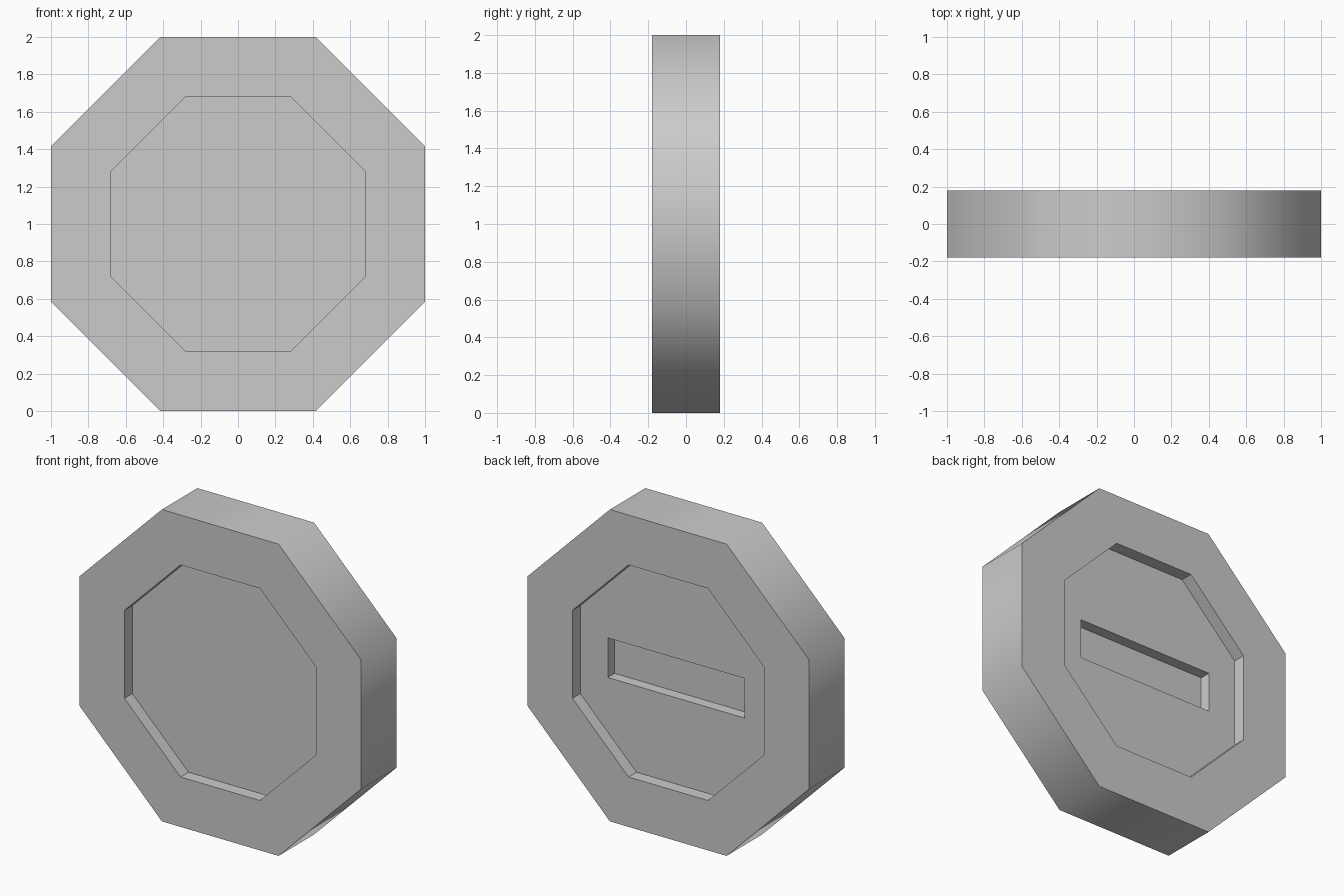
import bpy, bmesh

if "Cube" in bpy.data.objects:
    bpy.data.objects.remove(bpy.data.objects["Cube"])

HALF_DEPTH = 0.18
RECESS = 0.08
SLOT_DEPTH = 0.07
T = 0.41421356  # half side of an octagon with apothem 1


def octagon(r):
    a = r * T
    return [(a, r), (r, a), (r, -a), (a, -r), (-a, -r), (-r, -a), (-r, a), (-a, r)]


def slot(w, h, inner):
    # rectangle with two extra points per long side, matching the octagon's count
    return [(inner, h), (w, h), (w, -h), (inner, -h),
            (-inner, -h), (-w, -h), (-w, h), (-inner, h)]


outer, inner = octagon(1.0), octagon(0.68)
coin_slot = slot(0.485, 0.127, 0.68 * T)
floor_y = HALF_DEPTH - RECESS

# Rings from the front recess floor, round the rim, to the bottom of the back slot
rings = [
    (inner, -floor_y), (inner, -HALF_DEPTH), (outer, -HALF_DEPTH),
    (outer, HALF_DEPTH), (inner, HALF_DEPTH), (inner, floor_y),
    (coin_slot, floor_y), (coin_slot, floor_y - SLOT_DEPTH),
]
RIM = 2  # band index of the outer rim

bm = bmesh.new()
loops = [[bm.verts.new((x, y, z + 1.0)) for x, z in pts] for pts, y in rings]
for i, (a, b) in enumerate(zip(loops, loops[1:])):
    for k in range(8):
        n = (k + 1) % 8
        f = bm.faces.new((a[k], a[n], b[n], b[k]))
        f.smooth = i == RIM

# Recess floor and slot floor
bm.faces.new(loops[0])
bm.faces.new(loops[-1])
bmesh.ops.recalc_face_normals(bm, faces=bm.faces)

# Keep every edge sharp except those running across the smooth rim
for e in bm.edges:
    e.smooth = all(f.smooth for f in e.link_faces)

mesh = bpy.data.meshes.new("octagonal_disc")
bm.to_mesh(mesh)
bm.free()
disc = bpy.data.objects.new("octagonal_disc", mesh)
bpy.context.collection.objects.link(disc)
